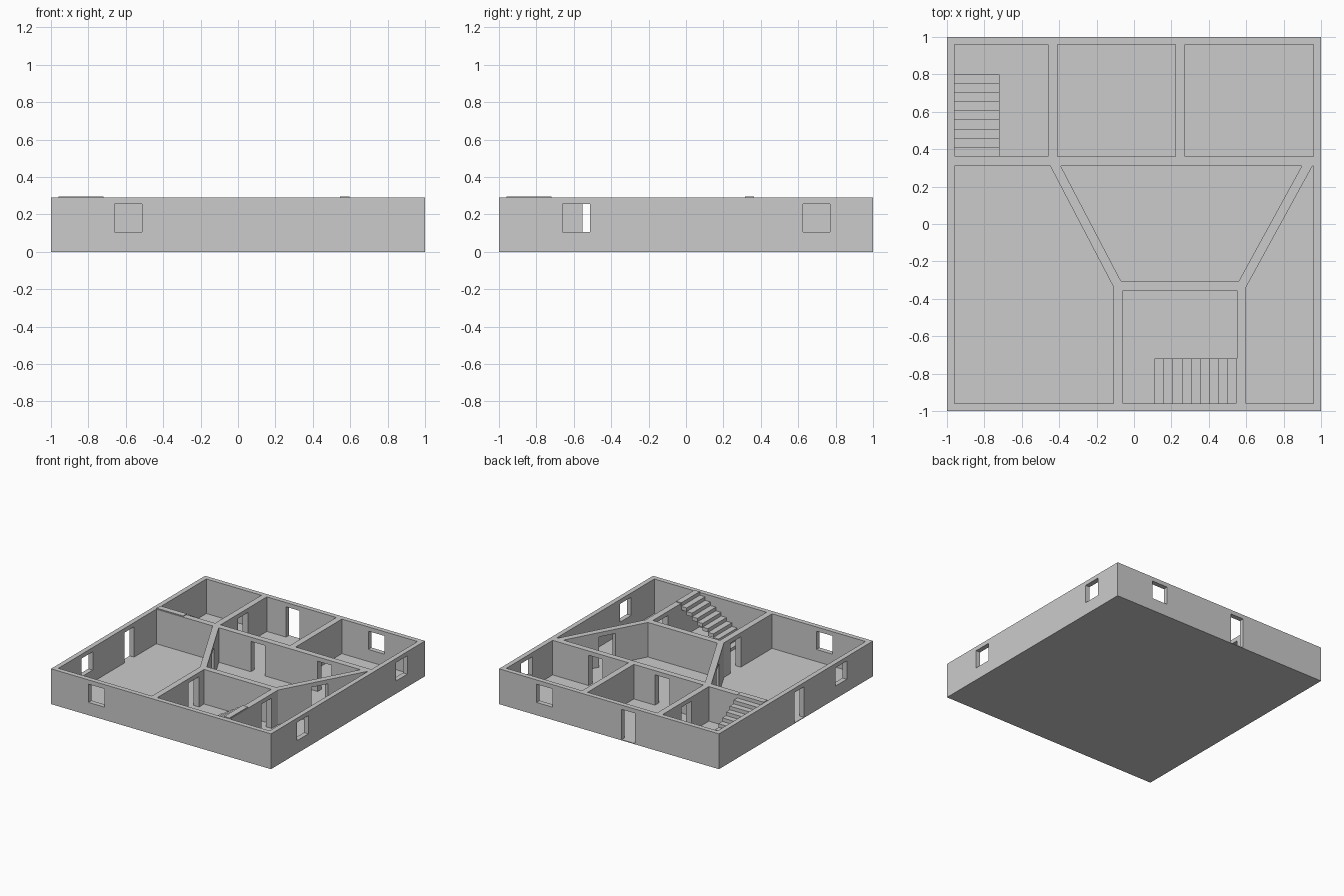
import bpy, bmesh
from mathutils import Vector

if "Cube" in bpy.data.objects:
    bpy.data.objects.remove(bpy.data.objects["Cube"])

H = 0.29                    # wall height
FLOOR = 0.006
DOOR = (0.0, 0.255)
WINDOW = (0.105, 0.255)


def finish(name, bm):
    bmesh.ops.recalc_face_normals(bm, faces=bm.faces)
    mesh = bpy.data.meshes.new(name)
    bm.to_mesh(mesh)
    bm.free()
    obj = bpy.data.objects.new(name, mesh)
    bpy.context.collection.objects.link(obj)
    return obj


def box(name, lo, hi):
    lo, hi = Vector(lo), Vector(hi)
    bm = bmesh.new()
    bmesh.ops.create_cube(bm, size=1)
    for v in bm.verts:
        v.co = (lo + hi) / 2 + v.co * (hi - lo)
    return finish(name, bm)


def wall(name, start, end, thick, openings=()):
    """Upright sheet along a centre line; openings are (centre distance, width, (z low, z high))."""
    a, b = Vector((*start, 0)), Vector((*end, 0))
    length = (b - a).length
    d = (b - a) / length
    holes = [(c - w / 2, c + w / 2, z[0], z[1]) for c, w, z in openings]
    us = sorted({0, length, *(h[0] for h in holes), *(h[1] for h in holes)})
    zs = sorted({0, H, *(h[2] for h in holes), *(h[3] for h in holes)})
    bm = bmesh.new()
    grid = [[bm.verts.new(a + d * u + Vector((0, 0, z))) for z in zs] for u in us]
    for i in range(len(us) - 1):
        for j in range(len(zs) - 1):
            u, z = (us[i] + us[i + 1]) / 2, (zs[j] + zs[j + 1]) / 2
            if not any(h[0] < u < h[1] and h[2] < z < h[3] for h in holes):
                bm.faces.new((grid[i][j], grid[i + 1][j], grid[i + 1][j + 1], grid[i][j + 1]))
    bmesh.ops.delete(bm, geom=[v for v in bm.verts if not v.link_faces], context='VERTS')
    obj = finish(name, bm)
    mod = obj.modifiers.new("thickness", 'SOLIDIFY')
    mod.thickness = thick
    mod.offset = 0
    return obj


def stairs(name, lo, hi, step):
    """Lowest tread, repeated upwards."""
    mod = box(name, lo, hi).modifiers.new("treads", 'ARRAY')
    mod.count = 10
    mod.use_relative_offset = False
    mod.use_constant_offset = True
    mod.constant_offset_displace = step


# Floor slab
box("floor", (-1, -1, 0), (1, 1, FLOOR))

# Outer walls
T = 0.04
E = 1 - T / 2
wall("front_wall", (-1, -E), (1, -E), T, [(0.413, 0.145, WINDOW)])
wall("back_wall", (-1, E), (1, E), T, [(0.825, 0.12, DOOR), (1.585, 0.145, WINDOW)])
S = 1 - T
wall("left_wall", (-E, -S), (-E, S), T, [(S - 0.587, 0.145, WINDOW), (S - 0.04, 0.125, DOOR)])
wall("right_wall", (E, -S), (E, S), T, [(S - 0.587, 0.145, WINDOW), (S + 0.697, 0.145, WINDOW)])

# Inner walls
P = 0.05
wall("cross_wall", (-S, 0.335), (S, 0.335), P, [(S - 0.035, 0.13, DOOR), (S + 0.57, 0.125, DOOR)])
wall("back_left_partition", (-0.435, 0.34), (-0.435, S), P, [(0.31, 0.135, DOOR)])
wall("back_right_partition", (0.247, 0.34), (0.247, S), P)
wall("left_diagonal_wall", (-0.433, 0.335), (-0.085, -0.33), P, [(0.375, 0.135, DOOR)])
wall("right_diagonal_wall", (0.939, 0.335), (0.575, -0.33), P, [(0.405, 0.135, DOOR)])
wall("hall_wall", (-0.085, -0.33), (0.575, -0.33), P)
for side, x in (("left", -0.085), ("right", 0.575)):
    wall(f"front_{side}_partition", (x, -S), (x, -0.33), P, [(S - 0.487, 0.135, DOOR)])

# Two open stairs of floating treads
R, G = 0.0297, 0.0485       # rise and going
stairs("left_stairs", (-S, 0.80 - G, 0), (-0.72, 0.80, R), (0, -G, R))
stairs("front_stairs", (0.11, -S, 0), (0.11 + G, -0.72, R), (G, 0, R))
